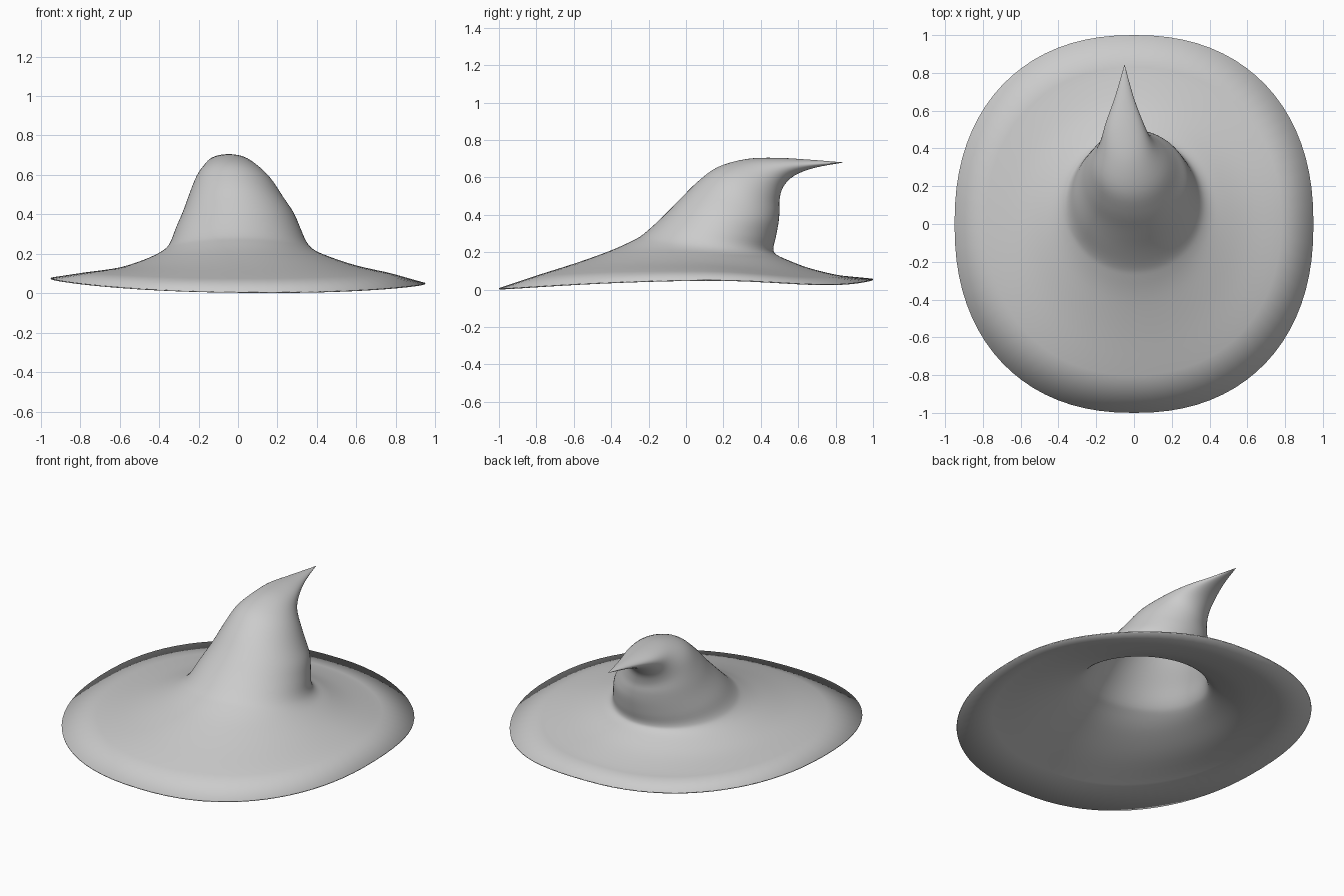
import bpy, bmesh
from math import sin, cos, pi, copysign

if "Cube" in bpy.data.objects:
    bpy.data.objects.remove(bpy.data.objects["Cube"])

# Cross-section rings from brim edge to tip:
# x_left, x_right, z_left, z_right, y_front, z_front, y_back, z_back
RINGS = [
    (-.95, .95, .078, .052, -1.0, .008, 1.0, .057),
    (-.78, .78, .105, .100, -.80, .075, .83, .075),
    (-.60, .60, .130, .140, -.58, .145, .66, .115),
    (-.46, .46, .175, .185, -.40, .210, .54, .160),
    (-.38, .39, .215, .215, -.29, .260, .48, .190),
    (-.345, .35, .255, .255, -.23, .295, .467, .22),
    (-.315, .32, .33, .32, -.14, .375, .48, .28),
    (-.28, .285, .41, .40, -.04, .475, .495, .36),
    (-.25, .235, .49, .47, .06, .575, .50, .42),
    (-.215, .175, .575, .555, .17, .655, .50, .48),
    (-.18, .10, .625, .625, .32, .698, .52, .55),
    (-.15, .05, .66, .66, .48, .705, .58, .61),
    (-.10, -.003, .672, .672, .66, .695, .69, .652),
    (-.05, -.05, .68, .68, .845, .68, .845, .68),
]
SIDES, STEPS = 80, 4


def spline(a, b, c, d, t):
    return tuple(.5 * (2 * q + (r - p) * t + (2 * p - 5 * q + 4 * r - s) * t * t
                       + (3 * q - p - 3 * r + s) * t ** 3)
                 for p, q, r, s in zip(a, b, c, d))


def power(v, e):
    return copysign(abs(v) ** e, v)


def ring_points(ring, u):
    xl, xr, zl, zr, yf, zf, yb, zb = ring
    brim = max(0, 1 - u / 3)
    e = 2 / (2 + .25 * brim)
    pts = []
    for k in range(SIDES):
        a = 2 * pi * k / SIDES
        c, s = power(cos(a), e), power(sin(a), e)
        x = (xl + xr) / 2 + (xr - xl) / 2 * c
        y = (yf + yb) / 2 + (yb - yf) / 2 * s
        # height passes through the four side values
        z = ((zl + zr + zf + zb) / 4 + (zr - zl) / 2 * cos(a) + (zb - zf) / 2 * sin(a)
             + (zl + zr - zf - zb) / 4 * cos(2 * a))
        # dip in the back right of the brim
        if cos(a) > 0 and sin(a) > 0:
            z -= .027 * brim * sin(2 * a) ** 2
        pts.append((x, y, z))
    return pts


# Hat: loft through the rings, one wide band at the brim edge
bm = bmesh.new()
last = len(RINGS) - 1
rows = [ring_points(RINGS[0], 0)]
for i in range(1, last):
    four = [RINGS[min(max(j, 0), last)] for j in range(i - 1, i + 3)]
    for k in range(STEPS):
        rows.append(ring_points(spline(*four, k / STEPS), i + k / STEPS))
loops = [[bm.verts.new(p) for p in row] for row in rows]
for lo, hi in zip(loops, loops[1:]):
    for k in range(SIDES):
        n = (k + 1) % SIDES
        bm.faces.new((lo[k], lo[n], hi[n], hi[k]))
tip = bm.verts.new((-.05, .845, .68))
for k in range(SIDES):
    bm.faces.new((loops[-1][k], loops[-1][(k + 1) % SIDES], tip))
for f in bm.faces:
    f.smooth = True

mesh = bpy.data.meshes.new("hat")
bm.to_mesh(mesh)
bm.free()
hat = bpy.data.objects.new("hat", mesh)
bpy.context.collection.objects.link(hat)

# Thin felt thickness, rounded over at the rim by smooth shading
felt = hat.modifiers.new("felt", 'SOLIDIFY')
felt.thickness = .006
felt.offset = -1
